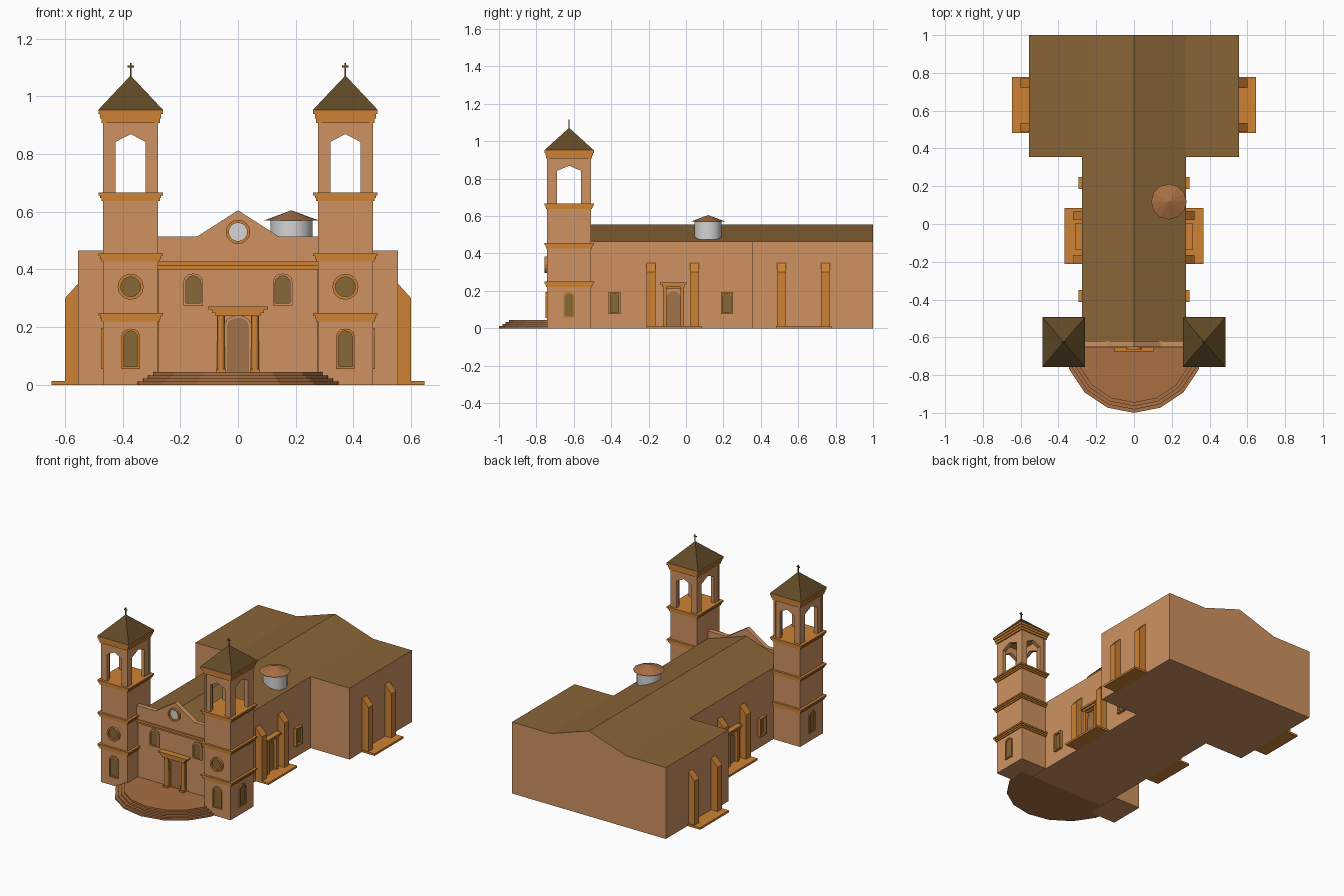
import bpy, bmesh, math

cube = bpy.data.objects.get("Cube")
if cube:
    bpy.data.objects.remove(cube, do_unlink=True)


def material(name, r, g, b):
    m = bpy.data.materials.new(name)
    m.use_nodes = True
    m.diffuse_color = (r, g, b, 1)
    m.node_tree.nodes["Principled BSDF"].inputs["Base Color"].default_value = (r, g, b, 1)
    return m


WALL = material("tan_plaster", 0.62, 0.29, 0.12)
ROOF = material("brown_roof", 0.25, 0.13, 0.037)
TRIM = material("orange_trim", 0.61, 0.225, 0.035)
SPIRE = material("dark_spire", 0.12, 0.07, 0.02)
STONE = material("step_stone", 0.40, 0.16, 0.055)
GLASS = material("window_brown", 0.25, 0.14, 0.04)
DOOR = material("door_tan", 0.36, 0.17, 0.07)
WHITE = material("pale_grey", 0.66, 0.66, 0.66)


# Wall frames: u runs along the wall, v is up, d is the distance outwards
def front(y):
    return lambda u, v, d: (u, y - d, v)


def side(x, s):
    return lambda u, v, d: (s * (x + d), u, v)


def ground(u, v, d):
    return (u, v, d)


def finish(name, bm, *mats):
    bmesh.ops.recalc_face_normals(bm, faces=bm.faces)
    me = bpy.data.meshes.new(name)
    bm.to_mesh(me)
    bm.free()
    for m in mats:
        me.materials.append(m)
    ob = bpy.data.objects.new(name, me)
    bpy.context.collection.objects.link(ob)
    return ob


def prism(name, pts, place, d0, d1, *mats, hole=None):
    """Extrude a flat outline, with an optional matching inner loop cut out."""
    bm = bmesh.new()
    loops = [[[bm.verts.new(place(u, v, d)) for u, v in p] for d in (d0, d1)]
             for p in ([pts, hole] if hole else [pts])]
    n = len(pts)
    for low, high in loops:
        for i in range(n):
            j = (i + 1) % n
            bm.faces.new((low[i], low[j], high[j], high[i]))
    for k in (0, 1):
        if hole:
            a, b = loops[0][k], loops[1][k]
            for i in range(n):
                j = (i + 1) % n
                bm.faces.new((a[i], a[j], b[j], b[i]))
        else:
            bm.faces.new(loops[0][k])
    return finish(name, bm, *mats)


def rect(u, hw, v0, v1):
    return [(u - hw, v0), (u + hw, v0), (u + hw, v1), (u - hw, v1)]


def arch(u, hw, v0, v1, rise):
    curve = [(u + hw * math.cos(math.pi * i / 6), v1 - rise + rise * math.sin(math.pi * i / 6))
             for i in range(7)]
    return [(u - hw, v0), (u + hw, v0)] + curve


def circle(u, v, r, n=16):
    return [(u + r * math.cos(2 * math.pi * i / n), v + r * math.sin(2 * math.pi * i / n))
            for i in range(n)]


def box(name, cx, cy, hx, hy, z0, z1, mat):
    return prism(name, rect(cx, hx, cy - hy, cy + hy), ground, z0, z1, mat)


def cone(name, x, y, z0, z1, r0, r1, n, mat):
    bm = bmesh.new()
    bmesh.ops.create_cone(bm, cap_ends=True, segments=n, radius1=r0, radius2=r1, depth=z1 - z0)
    bmesh.ops.translate(bm, verts=bm.verts, vec=(x, y, (z0 + z1) / 2))
    return finish(name, bm, mat)


def smooth(ob):
    for o in bpy.context.selected_objects:
        o.select_set(False)
    ob.select_set(True)
    bpy.context.view_layer.objects.active = ob
    bpy.ops.object.shade_smooth_by_angle()


def arched_window(name, place, u, hw, v0, v1, frame):
    prism(name + "_frame", arch(u, hw, v0, v1, hw * 0.8), place, -0.005, 0.008, frame,
          hole=arch(u, hw - 0.008, v0 + 0.008, v1 - 0.008, hw * 0.7))
    prism(name + "_glass", arch(u, hw - 0.007, v0 + 0.007, v1 - 0.007, hw * 0.7),
          place, -0.005, 0.002, GLASS)


def round_window(name, place, u, v, r, glass):
    prism(name + "_frame", circle(u, v, r), place, -0.005, 0.014, TRIM,
          hole=circle(u, v, r * 0.76))
    prism(name + "_glass", circle(u, v, r * 0.78), place, -0.005, 0.003, glass)


# Main building: nave with low gable, wide rear block with flat wings
gable = [(-0.275, 0), (0.275, 0), (0.275, 0.465), (0, 0.555), (-0.275, 0.465)]
nave = prism("nave", gable, front(0), -0.355, 0.635, WALL, ROOF)
wide = [(-0.555, 0), (0.555, 0), (0.555, 0.465), (0.275, 0.465), (0, 0.555),
        (-0.275, 0.465), (-0.555, 0.465)]
block = prism("rear_block", wide, front(0), -1.0, -0.355, WALL, ROOF)
for ob in (nave, block):
    for f in ob.data.polygons:
        f.material_index = 1 if f.normal.z > 0.5 else 0

# Facade: parapet with pediment, cornice, windows
prism("parapet", [(-0.28, 0.425), (0.28, 0.425), (0.28, 0.515), (0.14, 0.515), (0, 0.605),
                  (-0.14, 0.515), (-0.28, 0.515)], front(0), 0.62, 0.65, WALL)
box("facade_cornice", 0, -0.642, 0.28, 0.015, 0.412, 0.427, TRIM)
box("facade_cornice_lower", 0, -0.638, 0.28, 0.012, 0.4, 0.412, TRIM)
round_window("pediment_window", front(0.65 * -1), 0, 0.53, 0.042, WHITE)
for s in (-1, 1):
    arched_window("facade_window", front(-0.635), s * 0.155, 0.034, 0.275, 0.386, WALL)

# Main portal
prism("portal_surround", arch(0, 0.046, 0.04, 0.24, 0.03), front(-0.635), -0.005, 0.008, WALL,
      hole=arch(0, 0.038, 0.04, 0.233, 0.03))
prism("portal_door", arch(0, 0.04, 0.04, 0.234, 0.03), front(-0.635), -0.005, 0.003, DOOR)
for s in (-1, 1):
    smooth(cone("portal_column", s * 0.059, -0.65, 0.04, 0.24, 0.014, 0.012, 12, TRIM))
    box("portal_pilaster", s * 0.059, -0.637, 0.014, 0.008, 0.04, 0.24, TRIM)
    box("column_base", s * 0.059, -0.65, 0.017, 0.017, 0.04, 0.055, TRIM)
for hw, z0, z1 in ((0.078, 0.238, 0.25), (0.09, 0.25, 0.262), (0.104, 0.262, 0.271)):
    box("portal_entablature", 0, -0.65, hw, hw * 0.24, z0, z1, TRIM)

# Entrance steps: stacked half polygons
for i in range(4):
    r = 0.37 - 0.018 * i
    half = [(r * math.cos(a), -0.63 - r * math.sin(a)) for a in
            [math.pi * k / 8 for k in range(9)]]
    prism("entrance_step", half, ground, 0.011 * i, 0.011 * (i + 1), STONE)

# Towers
TX, TY, HX, HY = 0.372, -0.625, 0.095, 0.118
for s in (-1, 1):
    x = s * TX
    box("tower_body", x, TY, HX, HY, 0, 0.655, WALL)
    for z0, z1 in ((0.22, 0.25), (0.427, 0.456), (0.637, 0.667), (0.908, 0.953)):
        h = (z1 - z0) / 3
        for k, out in enumerate((0.006, 0.011, 0.017)):
            box("tower_cornice", x, TY, HX + out, HY + out * 0.85, z0 + k * h, z0 + (k + 1) * h, TRIM)

    # Belfry walls with pointed openings
    def opening(c, hw, o):
        return [(c - hw, 0.66), (c - o, 0.66), (c - o, 0.842), (c, 0.869), (c + o, 0.842),
                (c + o, 0.66), (c + hw, 0.66), (c + hw, 0.912), (c - hw, 0.912)]
    t = 0.024
    for q in (-1, 1):
        y = TY + q * (HY - t / 2 - 0.002)
        prism("belfry_wall", opening(x, HX - 0.003, 0.052), front(y), -t / 2, t / 2, WALL)
        xs = x + q * (HX - t / 2 - 0.003)
        prism("belfry_side_wall", opening(TY, HY - t, 0.064), side(xs, 1), -t / 2, t / 2, WALL)
        for p in (-1, 1):
            box("belfry_corner", x + q * (HX - 0.007), TY + p * (HY - 0.007),
                0.007, 0.007, 0.66, 0.91, WALL)

    # Pyramid roof and cross
    roof = cone("tower_roof", 0, 0, 0, 0.12, math.sqrt(2), 0, 4, SPIRE)
    for v in roof.data.vertices:
        a, b = v.co.x, v.co.y
        c = math.sqrt(0.5)
        v.co.x = x + (a - b) * c * 0.113
        v.co.y = TY + (a + b) * c * 0.132
        v.co.z += 0.952
    box("cross_post", x, TY, 0.003, 0.002, 1.06, 1.116, SPIRE)
    box("cross_bar", x, TY, 0.011, 0.002, 1.1, 1.106, SPIRE)

    # Tower windows
    face = front(TY - HY)
    arched_window("tower_window", face, x, 0.032, 0.055, 0.195, TRIM)
    round_window("tower_round_window", face, x, 0.34, 0.045, GLASS)
    arched_window("tower_side_window", side(TX + HX, s), TY, 0.032, 0.055, 0.195, TRIM)

    # Nave side windows in square frames
    wall = side(0.275, s)
    for y in (-0.382, 0.218):
        prism("nave_window_frame", rect(y, 0.032, 0.075, 0.195), wall, -0.005, 0.018, TRIM,
              hole=rect(y, 0.022, 0.085, 0.185))
        prism("nave_window_glass", arch(y, 0.023, 0.084, 0.186, 0.018), wall, -0.005, 0.006, GLASS)

    # Buttresses with sloping tops, on low platforms
    for base, ys, c, hw in ((0.275, (-0.187, 0.045), -0.063, 0.148),
                            (0.555, (0.51, 0.745), 0.63, 0.148)):
        for y in ys:
            prism("buttress", [(s * (base - 0.01), 0), (s * (base + 0.045), 0),
                               (s * (base + 0.045), 0.3), (s * base, 0.35),
                               (s * (base - 0.01), 0.35)],
                  front(0), -y - 0.024, -y + 0.024, TRIM)
        box("side_platform", s * (base + 0.04), c, 0.052, hw, 0, 0.013, TRIM)

    # Side portal
    c = -0.067
    prism("side_door_surround", rect(c, 0.056, 0.01, 0.22), wall, -0.005, 0.014, TRIM,
          hole=rect(c, 0.04, 0.01, 0.21))
    prism("side_door", arch(c, 0.037, 0.01, 0.197, 0.03), wall, -0.005, 0.006, DOOR)
    for q in (-1, 1):
        prism("side_door_pilaster", rect(c + q * 0.047, 0.009, 0.01, 0.222), wall, 0, 0.024, TRIM)
    prism("side_door_lintel", rect(c, 0.06, 0.22, 0.234), wall, -0.005, 0.028, TRIM)
    prism("side_door_cornice", rect(c, 0.071, 0.234, 0.246), wall, -0.005, 0.036, TRIM)

# Cupola on the roof
smooth(cone("cupola_drum", 0.185, 0.118, 0.475, 0.572, 0.073, 0.073, 20, WHITE))
cone("cupola_roof", 0.185, 0.118, 0.57, 0.605, 0.094, 0, 12, STONE)
